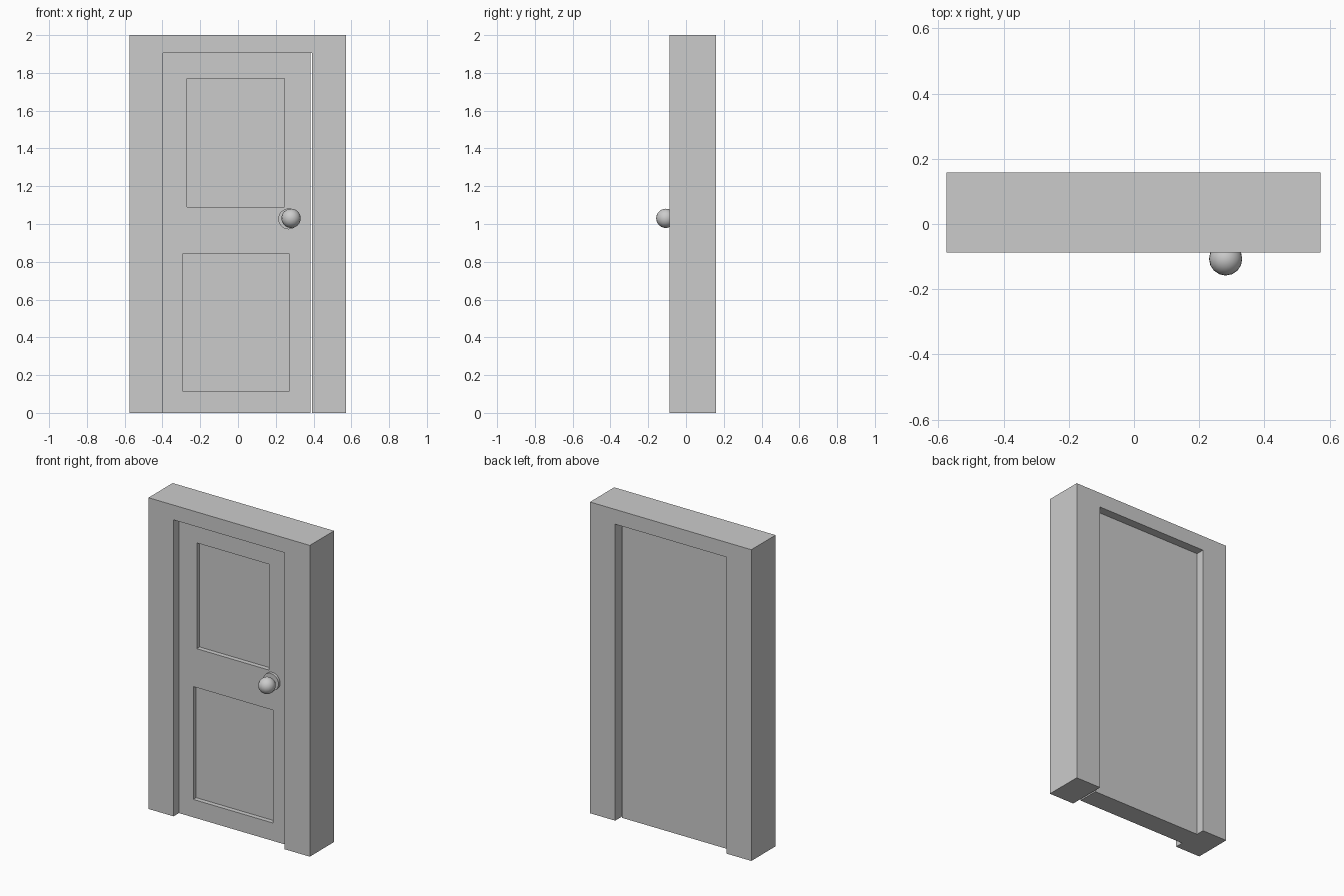
import bpy, bmesh
from math import radians
from mathutils import Vector

if "Cube" in bpy.data.objects:
    bpy.data.objects.remove(bpy.data.objects["Cube"])


def box(name, x0, x1, y0, y1, z0, z1):
    bpy.ops.mesh.primitive_cube_add(size=1)
    ob = bpy.context.object
    ob.name = name
    lo, hi = Vector((x0, y0, z0)), Vector((x1, y1, z1))
    for v in ob.data.vertices:
        v.co = Vector([l + (c + 0.5) * (h - l) for l, h, c in zip(lo, hi, v.co)])
    return ob


def cut(target, cutter):
    mod = target.modifiers.new(cutter.name, 'BOOLEAN')
    mod.operation = 'DIFFERENCE'
    mod.solver = 'EXACT'
    mod.object = cutter
    bpy.context.view_layer.objects.active = target
    bpy.ops.object.modifier_apply(modifier=mod.name)
    bpy.data.objects.remove(cutter, do_unlink=True)


# door frame: one U-shaped profile extruded front to back
profile = [(-0.575, 0), (-0.397, 0), (-0.397, 1.905), (0.393, 1.905),
           (0.393, 0), (0.572, 0), (0.572, 2), (-0.575, 2)]
bm = bmesh.new()
face = bm.faces.new([bm.verts.new((x, -0.088, z)) for x, z in profile])
ext = bmesh.ops.extrude_face_region(bm, geom=[face])
bmesh.ops.translate(bm, vec=(0, 0.246, 0),
                    verts=[g for g in ext['geom'] if isinstance(g, bmesh.types.BMVert)])
bmesh.ops.recalc_face_normals(bm, faces=bm.faces)
mesh = bpy.data.meshes.new("door_frame")
bm.to_mesh(mesh)
bm.free()
bpy.context.collection.objects.link(bpy.data.objects.new("door_frame", mesh))

# door leaf, recessed on both sides, with a slim gap on the latch side
FRONT = -0.033
door = box("door_leaf", -0.397, 0.383, FRONT, 0.103, 0, 1.905)

# two sunken panels in the front face
for x0, x1, z0, z1 in [(-0.27, 0.245, 1.09, 1.77), (-0.295, 0.272, 0.115, 0.84)]:
    cut(door, box("panel_cutter", x0, x1, FRONT - 0.1, FRONT + 0.03, z0, z1))


# knob with backing plate and stem
def disc(name, x, z, radius, y0, y1):
    bpy.ops.mesh.primitive_cylinder_add(vertices=32, radius=radius, depth=y1 - y0,
                                        location=(x, (y0 + y1) / 2, z),
                                        rotation=(radians(90), 0, 0))
    bpy.context.object.name = name
    bpy.ops.object.shade_smooth_by_angle(angle=radians(40))


disc("knob_plate", 0.268, 1.027, 0.055, -0.05, FRONT + 0.01)
disc("knob_stem", 0.275, 1.028, 0.02, -0.09, -0.045)
bpy.ops.mesh.primitive_uv_sphere_add(segments=16, ring_count=12, radius=0.051,
                                     location=(0.281, -0.107, 1.03))
bpy.context.object.name = "knob"
bpy.ops.object.shade_smooth_by_angle(angle=radians(40))
